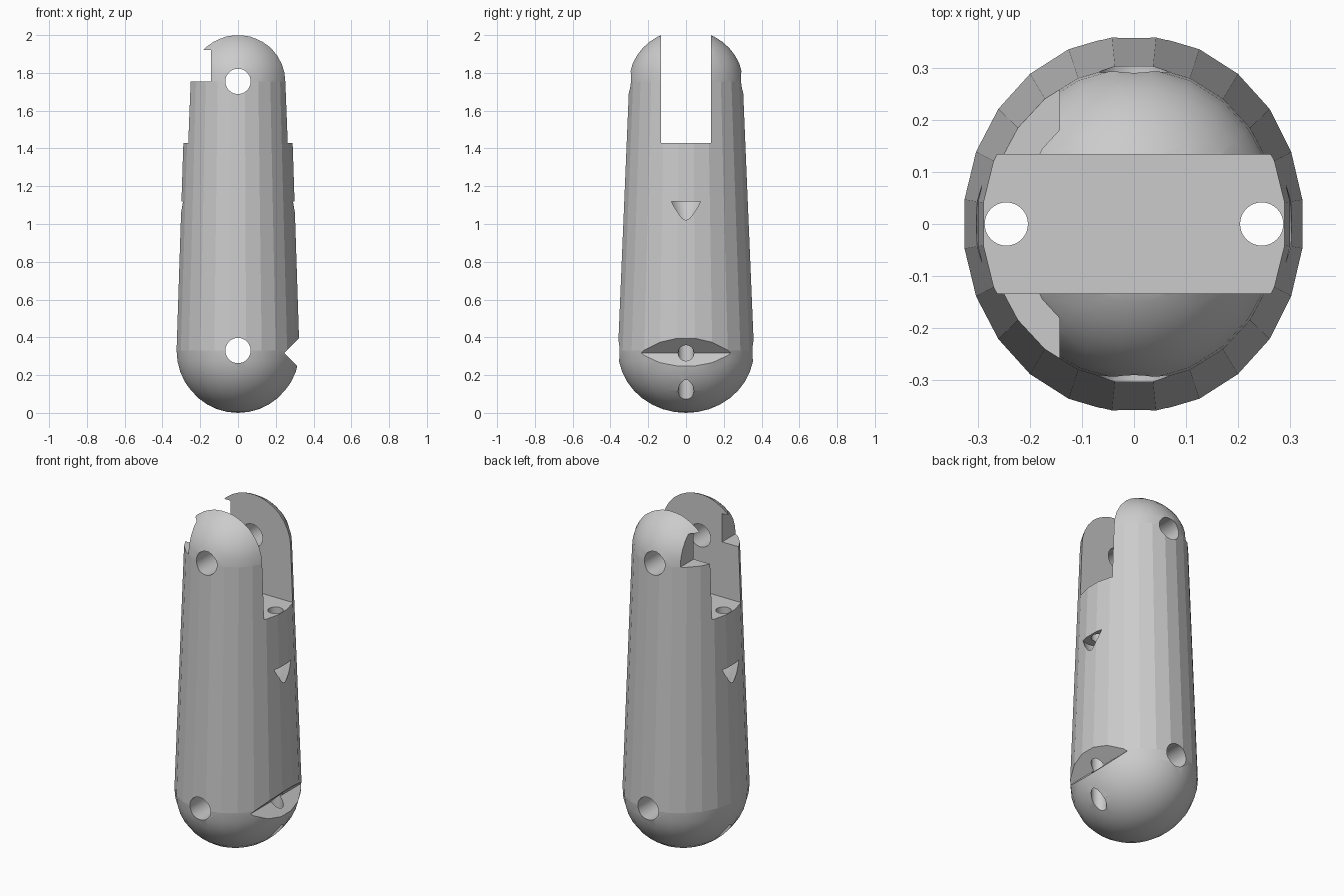
import bpy
import bmesh
import math
from mathutils import Matrix

cube = bpy.data.objects.get("Cube")
if cube:
    bpy.data.objects.remove(cube, do_unlink=True)

SIDES, RINGS = 24, 9
LOW, HIGH = 0.33, 1.755        # pivot heights, also the dome centres
HOLE_X = 0.245                 # tendon channel offset


def add_object(name, bm):
    bmesh.ops.recalc_face_normals(bm, faces=bm.faces)
    mesh = bpy.data.meshes.new(name)
    bm.to_mesh(mesh)
    bm.free()
    obj = bpy.data.objects.new(name, mesh)
    bpy.context.collection.objects.link(obj)
    return obj


def box(name, lo, hi):
    bm = bmesh.new()
    size = [b - a for a, b in zip(lo, hi)]
    mid = [(a + b) / 2 for a, b in zip(lo, hi)]
    bmesh.ops.create_cube(bm, size=1, matrix=Matrix.Translation(mid) @ Matrix.Diagonal((*size, 1)))
    return add_object(name, bm)


def drill(name, r1, r2, depth, place, axis="Z"):
    bm = bmesh.new()
    turn = Matrix.Rotation(math.pi / 2, 4, "X") if axis == "Y" else Matrix()
    bmesh.ops.create_cone(bm, cap_ends=True, segments=32, radius1=r1, radius2=r2,
                          depth=depth, matrix=Matrix.Translation(place) @ turn)
    return add_object(name, bm)


# Tapered oval body with a dome at each end
profile = []
for i in range(1, RINGS + 1):
    a = math.pi / 2 * i / RINGS
    profile.append((0.328 * math.sin(a), 0.363 * math.sin(a), LOW - LOW * math.cos(a)))
for i in range(RINGS):
    a = math.pi / 2 * i / RINGS
    profile.append((0.281 * math.cos(a), 0.303 * math.cos(a), HIGH + 0.273 * math.sin(a)))

bm = bmesh.new()
loops = []
for rx, ry, z in profile:
    angles = [math.tau * (k + 0.5) / SIDES for k in range(SIDES)]
    loops.append([bm.verts.new((rx * math.cos(t), ry * math.sin(t), z)) for t in angles])
for a, b in zip(loops, loops[1:]):
    for k in range(SIDES):
        n = (k + 1) % SIDES
        bm.faces.new((a[k], a[n], b[n], b[k]))
for loop, z in ((loops[0], 0), (loops[-1], HIGH + 0.273)):
    tip = bm.verts.new((0, 0, z))
    for k in range(SIDES):
        bm.faces.new((loop[k], loop[(k + 1) % SIDES], tip))
body = add_object("finger_segment", bm)

# Cutters: fork slot, stop notch, pivot holes
cutters = [
    box("fork_slot", (-1, -0.133, 1.43), (1, 0.133, 2.5)),
    box("stop_notch", (-0.6, -0.6, HIGH), (-0.143, 0.6, 1.922)),
    drill("lower_pivot_hole", 0.067, 0.067, 2, (0, 0, LOW), "Y"),
    drill("upper_pivot_hole", 0.067, 0.067, 2, (0, 0, HIGH), "Y"),
]
# V groove across the lower left side
bm = bmesh.new()
side = 0.3
bmesh.ops.create_cube(bm, size=1, matrix=Matrix.Translation((HOLE_X + side / math.sqrt(2), 0, 0.317))
                      @ Matrix.Rotation(math.pi / 4, 4, "Y") @ Matrix.Diagonal((side, 2, side, 1)))
cutters.append(add_object("hinge_groove", bm))
# Tendon channels with tapered pockets on both sides
for sign, label in ((1, "left"), (-1, "right")):
    x = sign * HOLE_X
    cutters.append(drill(label + "_channel", 0.0415, 0.0415, 3, (x, 0, 1)))
    cutters.append(drill(label + "_pocket", 0.041, 0.09, 0.15, (x, 0, 1.045)))

for cutter in cutters:
    cutter.hide_render = True
    mod = body.modifiers.new(cutter.name, "BOOLEAN")
    mod.operation, mod.solver, mod.object = "DIFFERENCE", "EXACT", cutter

bpy.ops.object.select_all(action="DESELECT")
body.select_set(True)
bpy.context.view_layer.objects.active = body
for cutter in cutters:
    bpy.ops.object.modifier_apply(modifier=cutter.name)
    bpy.data.objects.remove(cutter, do_unlink=True)

# Smooth domes and bores, flat facets on the tapered wall
bpy.ops.object.shade_smooth_by_angle(angle=math.radians(30))
for face in body.data.polygons:
    c = face.center
    if LOW < c.z < HIGH and abs(face.normal.z) < 0.06 and math.hypot(c.x, c.y) > 0.26:
        face.use_smooth = False

# Plain grey finish
grey = bpy.data.materials.new("light_grey")
grey.use_nodes = True
colour = (0.6, 0.6, 0.6, 1)
grey.diffuse_color = colour
grey.node_tree.nodes["Principled BSDF"].inputs["Base Color"].default_value = colour
body.data.materials.clear()
body.data.materials.append(grey)
for face in body.data.polygons:
    face.material_index = 0
